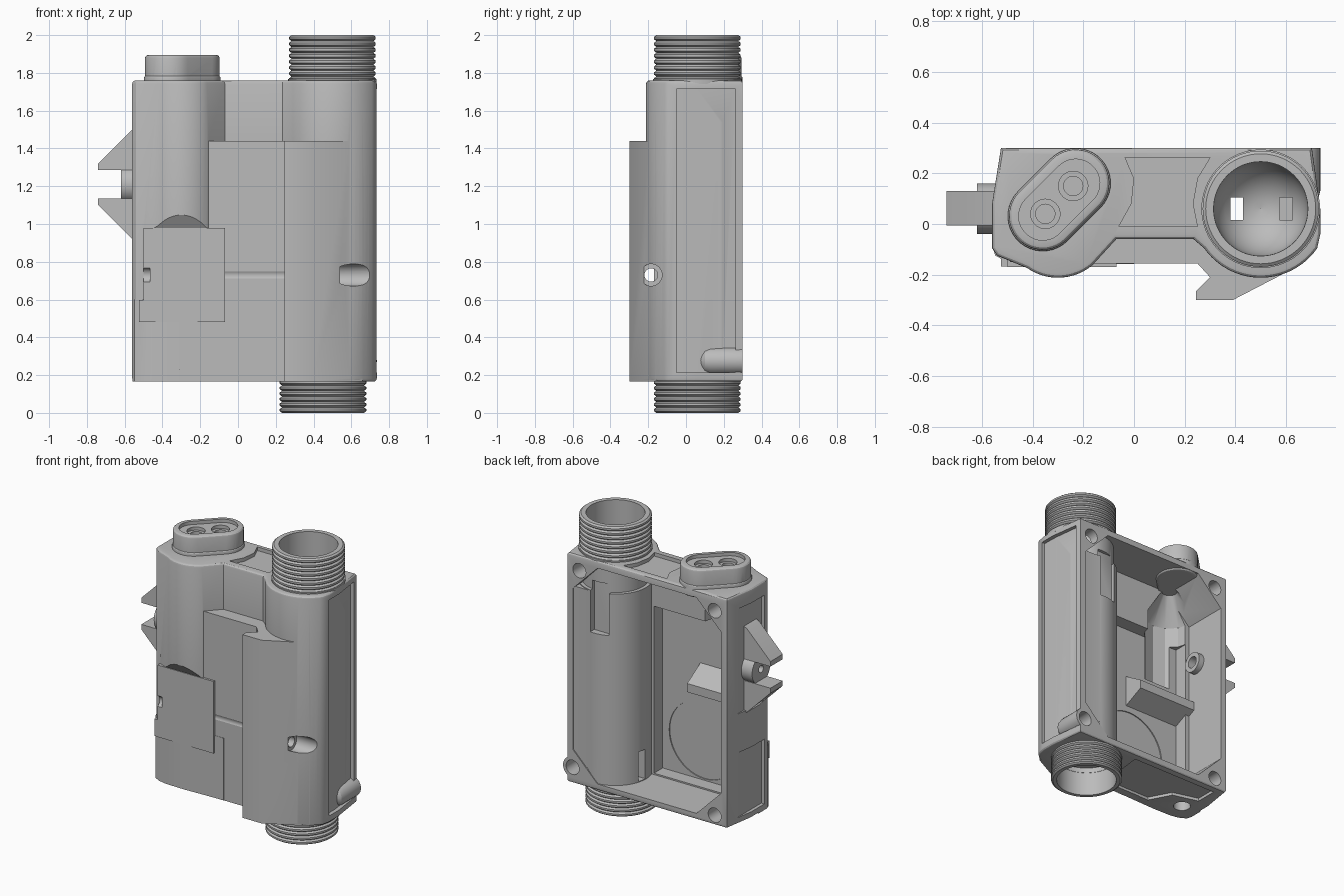
import bpy, bmesh
from math import sin, cos, pi, radians

if "Cube" in bpy.data.objects:
    bpy.data.objects.remove(bpy.data.objects["Cube"])

grey = bpy.data.materials.new("housing_grey")
grey.use_nodes = True
GREY = (0.5, 0.5, 0.5, 1)
grey.diffuse_color = GREY
grey.node_tree.nodes["Principled BSDF"].inputs["Base Color"].default_value = GREY


def finish(name, bm):
    bmesh.ops.recalc_face_normals(bm, faces=bm.faces)
    mesh = bpy.data.meshes.new(name)
    bm.to_mesh(mesh)
    bm.free()
    mesh.materials.append(grey)
    obj = bpy.data.objects.new(name, mesh)
    bpy.context.collection.objects.link(obj)
    return obj


def arc(cx, cy, r, start=0, end=360, n=48):
    """Points on an arc; a full circle does not repeat its first point."""
    steps = n if end - start == 360 else n - 1
    return [(cx + r * cos(radians(start + (end - start) * i / steps)),
             cy + r * sin(radians(start + (end - start) * i / steps))) for i in range(n)]


def pill(r, d=0.065):
    cx, cy = -0.295, 0.096
    return arc(cx + d, cy + d, r, -45, 135, 20) + arc(cx - d, cy - d, r, 135, 315, 20)


def prism(name, pts, lo, hi, axis="z", bevel=0):
    """Extrude an outline along an axis, with optional rounded end rims."""
    place = {"z": lambda a, b, t: (a, b, t),
             "y": lambda a, b, t: (a, t, b),
             "x": lambda a, b, t: (t, a, b)}[axis]
    bm = bmesh.new()
    ends = [[bm.verts.new(place(a, b, t)) for a, b in pts] for t in (lo, hi)]
    caps = [bm.faces.new(ring) for ring in ends]
    for i in range(len(pts)):
        j = (i + 1) % len(pts)
        bm.faces.new((ends[0][i], ends[0][j], ends[1][j], ends[1][i]))
    if bevel:
        bmesh.ops.recalc_face_normals(bm, faces=bm.faces)
        rims = [e for cap in caps for e in cap.edges]
        bmesh.ops.bevel(bm, geom=rims, offset=bevel, segments=3, profile=0.5,
                        affect="EDGES", clamp_overlap=True)
    return finish(name, bm)


def box(x0, x1, y0, y1, z0, z1):
    return prism("block", [(x0, y0), (x1, y0), (x1, y1), (x0, y1)], z0, z1)


def lathe(name, profile, cx, cy, n=64):
    """Turn a closed (radius, height) profile around a vertical axis."""
    bm = bmesh.new()
    rings = [[bm.verts.new((cx + r * cos(2 * pi * i / n), cy + r * sin(2 * pi * i / n), z))
              for r, z in profile] for i in range(n)]
    for i in range(n):
        a, b = rings[i], rings[(i + 1) % n]
        for k in range(len(profile)):
            m = (k + 1) % len(profile)
            bm.faces.new((a[k], b[k], b[m], a[m]))
    return finish(name, bm)


def combine(target, tool, op="DIFFERENCE"):
    mod = target.modifiers.new("combine", "BOOLEAN")
    mod.operation, mod.solver, mod.object = op, "EXACT", tool
    bpy.context.view_layer.objects.active = target
    bpy.ops.object.modifier_apply(modifier=mod.name)
    bpy.data.objects.remove(tool)


def add(tool):
    combine(body, tool, "UNION")


def cut(tool):
    combine(body, tool)


# Main shell outline, with a bulge for the cables and one for the pipe
LOW, HIGH, PX, PY, MID = 0.165, 1.76, 0.5, 0.06, 1.21
outline = ([(-0.525, 0.3), (-0.56, 0.08), (-0.56, -0.095), (-0.54, -0.125)]
           + arc(-0.3, 0, 0.212, 235, 310, 14)
           + [(-0.07, -0.06), (0.235, -0.06)]
           + arc(PX, PY, 0.272, 215, 325, 24)
           + [(0.735, -0.04), (0.735, 0.06), (0.702, 0.3)])
body = prism("housing", outline, LOW, HIGH, bevel=0.018)

# Front slab with hooked rail
add(prism("rail", [(-0.16, -0.155), (0.25, -0.155), (0.3, -0.21), (0.245, -0.265),
                   (0.245, -0.3), (0.39, -0.3), (0.66, -0.16), (0.6, 0), (-0.16, 0)],
          LOW + 0.002, 1.44))

# Cable bulge flattened low down, with a flat front panel
cut(prism("panel_cut", [(-0.15, 0.1), (-0.15, 0.59), (-0.165, 0.59), (-0.165, 0.98),
                        (-0.35, 1.247), (-0.35, 0.1)], -0.58, -0.07, "x"))
add(prism("lower_front", [(-0.559, -0.09), (-0.547, -0.125), (-0.5, -0.15), (-0.44, -0.162),
                          (-0.3, -0.165), (-0.07, -0.157), (0, -0.157), (0, 0), (-0.559, 0)],
          LOW + 0.002, 0.6))
add(box(-0.5, -0.07, -0.17, -0.03, 0.48, 0.98))
add(box(-0.525, -0.45, -0.168, -0.03, 0.481, 0.598))

# Back cavity with chamfered corners, deeper pocket and cable chamber
x0, x1, z0, z1, c = -0.48, 0.66, 0.21, 1.71, 0.19
cut(prism("cavity", [(x0 + c, z0), (x1 - c, z0), (x1, z0 + c), (x1, z1 - c),
                     (x1 - c, z1), (x0 + c, z1), (x0, z1 - c), (x0, z0 + c)],
          -0.02, 0.4, "y"))
cut(prism("pocket", [(-0.33, 0.22), (0.26, 0.22), (0.26, 1.38), (-0.45, 1.38), (-0.45, 0.34)],
          -0.115, 0.05, "y"))
cut(prism("disc_recess", arc(-0.06, 0.5, 0.27), -0.122, -0.05, "y"))
cut(lathe("cable_chamber", [(0.001, 1.07), (0.165, 1.07), (0.165, 1.52), (0.05, 1.7),
                            (0.001, 1.7)], -0.29, 0.01, 12))

# Shallow recesses on the sides, top and bottom
cut(prism("side_recess", [(0.71, -0.05), (0.707, 0.06), (0.682, 0.262), (0.8, 0.262),
                          (0.8, -0.05)], 0.215, 1.715))
cut(box(-0.7, -0.537, -0.06, 0.2, 0.93, 1.66))
cut(box(-0.7, -0.537, -0.06, 0.2, 0.21, 0.66))
cut(prism("top_recess", [(-0.035, 0.262), (0, 0.18), (-0.01, 0.08), (-0.06, -0.01),
                         (0.25, -0.01), (0.232, 0.08), (0.25, 0.18), (0.3, 0.262)],
          1.735, 1.85))
cut(prism("bottom_recess", [(-0.46, 0.25), (-0.46, 0.1), (-0.28, 0.05), (-0.2, -0.1),
                            (0.16, -0.1), (0.2, 0.25)], 0.1, 0.185))

# Inner pipe with its neck and wall web
add(prism("pipe", [(min(x, 0.692), y) for x, y in arc(PX, PY, 0.236, n=64)], 0.18, 1.54))
add(prism("neck", [(min(x, 0.69), y) for x, y in arc(PX, PY, 0.212, n=64)], 1.5, 1.73))
add(box(0.5, 0.67, 0.1, 0.293, 0.3, 1.535))

# Shelf, screw boss, clip boss and cable boss
add(prism("shelf", [(-0.15, 1.05), (-0.14, 0.8), (0.03, 0.88), (0.03, 0.94)],
          -0.49, -0.03, "x"))
add(prism("screw_boss", arc(0.662, 0.275, 0.073, n=32), 0.07, 0.4, "y", bevel=0.06))
add(prism("clip_boss", arc(PY, MID, 0.07, n=32), -0.52, -0.44, "x"))
cut(prism("clip_bore", arc(PY, MID, 0.04, n=32), -0.5, -0.4, "x"))
add(prism("cable_flange", pill(0.138), 1.7, 1.785, bevel=0.012))
add(prism("cable_boss", pill(0.133), 1.7, 1.895, bevel=0.018))
cut(box(-1, 1, 0.3, 0.6, 0, 1.9))

# Cable holes
cut(prism("boss_recess", pill(0.095), 1.872, 2))
for s in (-1, 1):
    hx, hy = -0.295 + s * 0.055, 0.095 + s * 0.055
    cut(prism("hole", arc(hx, hy, 0.058, n=32), 1.85, 2))
    cut(prism("bore", arc(hx, hy, 0.038, n=32), 1.8, 2))
cut(prism("cable_exit", arc(-0.42, -0.02, 0.055, n=32), 0.1, 0.24))

# Pipe bores, rounded floor, contact slots and windows
top_bore = [(0.001, 1.3)]
top_bore += [(0.185 * sin(radians(a)), 1.5 - 0.2 * cos(radians(a))) for a in range(10, 91, 10)]
top_bore += [(0.185, 1.85), (0.001, 1.85)]
cut(lathe("top_bore", top_bore, PX, PY))
cut(prism("low_bore", arc(0.45, PY, 0.19), 0.1, 0.2))
cut(prism("inner_bore", arc(PX, PY, 0.182), 0.19, 1.2))
for x, floor in ((0.405, 1.15), (0.6, 1.27)):
    cut(box(x - 0.025, x + 0.025, 0.015, 0.105, floor, 1.55))
cut(box(0.4, 0.53, 0.25, 0.4, 1.25, 1.6))
cut(box(0.2, 0.34, 0.07, 0.13, 0.215, 0.42))

# Screw holes on the back rim
for x, z in ((0.61, 1.655), (0.662, 0.275), (-0.43, 1.655), (-0.43, 0.235)):
    cut(prism("screw_hole", arc(x, z, 0.05, n=24), 0.15, 0.4, "y"))

# Pin hole across the rail
cut(prism("pin_hole", arc(-0.185, 0.73, 0.035, n=32), -0.07, 0.8, "x"))
cut(prism("pin_seat", arc(-0.185, 0.73, 0.058, n=32), 0.54, 0.8, "x"))
cut(prism("pin_notch", arc(-0.185, 0.73, 0.04, n=24), -0.6, -0.465, "x"))


# Threaded pipe ends
def thread(name, cx, low, high, turns, inner):
    pitch = (high - low) / turns
    profile = [(inner, low)]
    for i in range(turns):
        z = low + i * pitch
        profile += [(0.217, z), (0.229, z + 0.3 * pitch), (0.229, z + 0.7 * pitch)]
    return lathe(name, profile + [(0.217, high), (inner, high)], cx, PY)


thread("bottom_thread", 0.45, 0, 0.175, 6, 0.192)
thread("top_thread", PX, 1.75, 2.0, 8, 0.186)
lathe("pipe_collar", [(0.2, 1.74), (0.234, 1.74), (0.234, 1.768), (0.2, 1.775)], PX, PY)

# Side clip: two mirrored hooks and a drilled post between them
for s, name in ((1, "upper_hook"), (-1, "lower_hook")):
    prism(name, [(-0.53, MID + s * 0.305), (-0.56, MID + s * 0.29), (-0.74, MID + s * 0.11),
                 (-0.74, MID + s * 0.075), (-0.53, MID + s * 0.075)], -0.005, 0.13, "y")
post = prism("clip_post", arc(PY, MID, 0.1, n=32), -0.62, -0.53, "x")
combine(post, prism("post_hole", arc(PY, MID, 0.025, n=24), -0.7, -0.56, "x"))

# Smooth the rounded surfaces, keep the edges crisp
for obj in bpy.context.collection.objects:
    if obj.type == "MESH" and grey.name in obj.data.materials:
        bpy.ops.object.select_all(action="DESELECT")
        obj.select_set(True)
        bpy.context.view_layer.objects.active = obj
        bpy.ops.object.shade_smooth_by_angle(angle=radians(28))
